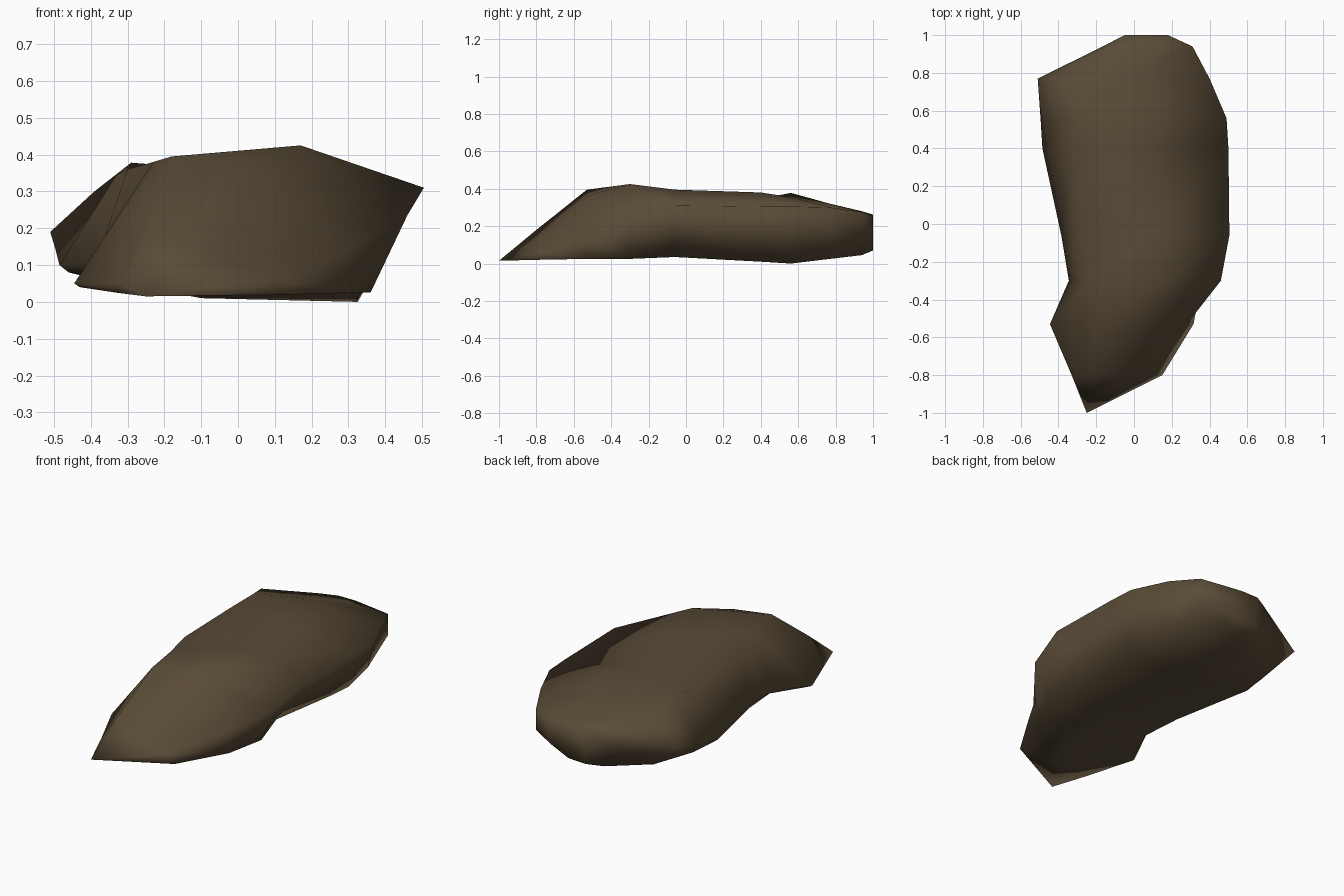
import bpy
import bmesh

default_cube = bpy.data.objects.get("Cube")
if default_cube is not None:
    bpy.data.objects.remove(default_cube, do_unlink=True)


def make_material(name, colour):
    material = bpy.data.materials.new(name)
    material.use_nodes = True
    material.diffuse_color = colour
    shader = next(n for n in material.node_tree.nodes if n.type == "BSDF_PRINCIPLED")
    shader.inputs["Base Color"].default_value = colour
    shader.inputs["Roughness"].default_value = 0.9
    return material


def bridge_rings(bm, first, second):
    """Join two closed rings of equal length with a band of quads."""
    count = len(first)
    for i in range(count):
        j = (i + 1) % count
        bm.faces.new((first[i], first[j], second[j], second[i]))


def loft(name, tip, stations, material):
    """Skin cross-sections that follow each other along y, from a pointed nose."""
    bm = bmesh.new()
    rings = [[bm.verts.new((x, y, z)) for x, z in section] for y, section in stations]
    for first, second in zip(rings, rings[1:]):
        bridge_rings(bm, first, second)
    nose = bm.verts.new(tip)
    for i, vert in enumerate(rings[0]):
        bm.faces.new((nose, vert, rings[0][(i + 1) % len(rings[0])]))
    bm.faces.new(rings[-1])
    bmesh.ops.recalc_face_normals(bm, faces=bm.faces)
    for face in bm.faces:
        face.smooth = True
    mesh = bpy.data.meshes.new(name)
    bm.to_mesh(mesh)
    bm.free()
    mesh.materials.append(material)
    obj = bpy.data.objects.new(name, mesh)
    bpy.context.collection.objects.link(obj)
    return obj


# Each section: low left, left bulge, left ridge, crown, right rim, low right, underside
sections = [
    (-.8, [(-.33, .025), (-.32, .05), (-.23, .18), (-.06, .12), (.09, .06), (.15, .02), (-.1, .02)]),
    (-.53, [(-.43, .04), (-.445, .05), (-.18, .395), (.06, .36), (.28, .13), (.315, .025), (0, .025)]),
    (-.3, [(-.33, .06), (-.345, .08), (-.23, .38), (.17, .425), (.46, .235), (.36, .025), (0, .03)]),
    (-.06, [(-.36, .07), (-.385, .11), (-.3, .36), (.12, .395), (.505, .31), (.29, .035), (0, .035)]),
    (.4, [(-.46, .08), (-.485, .1), (-.33, .345), (-.08, .38), (.5, .305), (.325, .01), (-.1, .02)]),
    (.56, [(-.44, .075), (-.495, .14), (-.29, .378), (0, .355), (.49, .305), (.325, 0), (-.1, .01)]),
    (.77, [(-.33, .055), (-.51, .19), (-.39, .3), (-.1, .32), (.4, .3), (.3, .025), (-.1, .025)]),
    (.94, [(-.13, .055), (-.165, .2), (-.14, .275), (.05, .28), (.31, .275), (.31, .15), (.05, .045)]),
    (1, [(-.05, .07), (-.05, .16), (-.05, .262), (.06, .262), (.18, .25), (.18, .13), (.06, .075)]),
]

# Boulder body
brown = make_material("dark brown stone", (0.10, 0.07, 0.038, 1))
loft("rock", (-.25, -1, .015), sections, brown)
